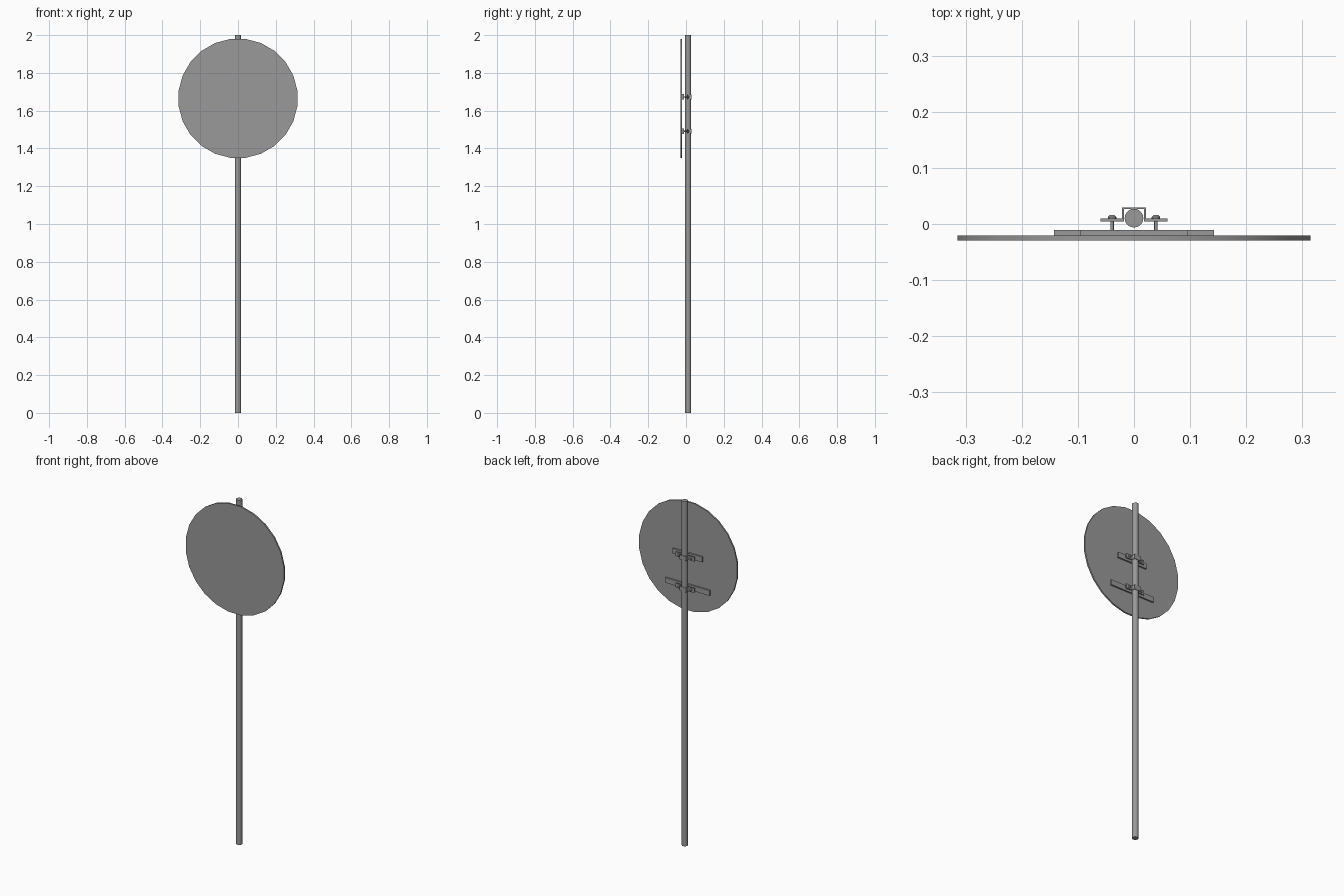
import bpy, bmesh, math
from mathutils import Matrix

if "Cube" in bpy.data.objects:
    bpy.data.objects.remove(bpy.data.objects["Cube"])

# Dark grey metal shared by all parts
metal = bpy.data.materials.new("dark_grey_metal")
metal.diffuse_color = (0.32, 0.32, 0.32, 1)
metal.use_nodes = True
metal.node_tree.nodes["Principled BSDF"].inputs["Base Color"].default_value = metal.diffuse_color


def finish(name, bm, smooth=False):
    bmesh.ops.recalc_face_normals(bm, faces=bm.faces)
    mesh = bpy.data.meshes.new(name)
    bm.to_mesh(mesh)
    bm.free()
    mesh.materials.append(metal)
    ob = bpy.data.objects.new(name, mesh)
    bpy.context.collection.objects.link(ob)
    if smooth:
        bpy.context.view_layer.objects.active = ob
        ob.select_set(True)
        bpy.ops.object.shade_smooth_by_angle(angle=math.radians(35))
        ob.select_set(False)
    return ob


def cone_y(bm, x, y0, y1, z, r0, r1, sides, turn=0.0):
    """Capped cylinder or cone running along y from y0 to y1."""
    m = (Matrix.Translation((x, (y0 + y1) / 2, z))
         @ Matrix.Rotation(-math.pi / 2, 4, 'X') @ Matrix.Rotation(turn, 4, 'Z'))
    bmesh.ops.create_cone(bm, cap_ends=True, segments=sides, radius1=r0,
                          radius2=r1, depth=y1 - y0, matrix=m)


def extrude_z(name, profile, z, height):
    """Closed xy profile extruded along z, centred on z."""
    bm = bmesh.new()
    face = bm.faces.new([bm.verts.new((x, y, z - height / 2)) for x, y in profile])
    ext = bmesh.ops.extrude_face_region(bm, geom=[face])
    verts = [v for v in ext['geom'] if isinstance(v, bmesh.types.BMVert)]
    bmesh.ops.translate(bm, verts=verts, vec=(0, 0, height))
    return finish(name, bm)


# Round post
bm = bmesh.new()
bmesh.ops.create_cone(bm, cap_ends=True, segments=20, radius1=0.0167, radius2=0.0167,
                      depth=2.0, matrix=Matrix.Translation((0, 0.0105, 1.0)))
finish("post", bm, True)

# Sign disc with a smooth rim
bm = bmesh.new()
cone_y(bm, 0, -0.0293, -0.0203, 1.665, 0.3172, 0.3172, 24, math.pi / 24)
finish("sign_disc", bm, True)

# Half outline of the clamp strap, mirrored to make the full hat shape
outer = [(0.06, 0.0045), (0.06, 0.010), (0.021, 0.010), (0.021, 0.0295)]
inner = [(0.018, 0.0268), (0.018, 0.0045)]
mirror = lambda pts: [(-x, y) for x, y in reversed(pts)]
strap = outer + mirror(outer) + mirror(inner) + inner

for label, z, half in (("upper", 1.673, 0.095), ("lower", 1.491, 0.143)):
    # Backing bar on the disc
    bar = [(-half, -0.0203), (half, -0.0203), (half, -0.011), (-half, -0.011)]
    extrude_z(label + "_backing_bar", bar, z, 0.03)
    # Clamp strap around the post
    extrude_z(label + "_clamp_strap", strap, z, 0.026)
    # Bolts with tapered heads
    for side, sx in (("left", -1), ("right", 1)):
        bm = bmesh.new()
        x = sx * 0.039
        cone_y(bm, x, -0.0115, 0.011, z, 0.003, 0.003, 12)
        cone_y(bm, x, 0.010, 0.0125, z, 0.0075, 0.0075, 12)
        cone_y(bm, x, 0.0125, 0.016, z, 0.0075, 0.004, 12)
        finish(f"{label}_{side}_bolt", bm, True)
